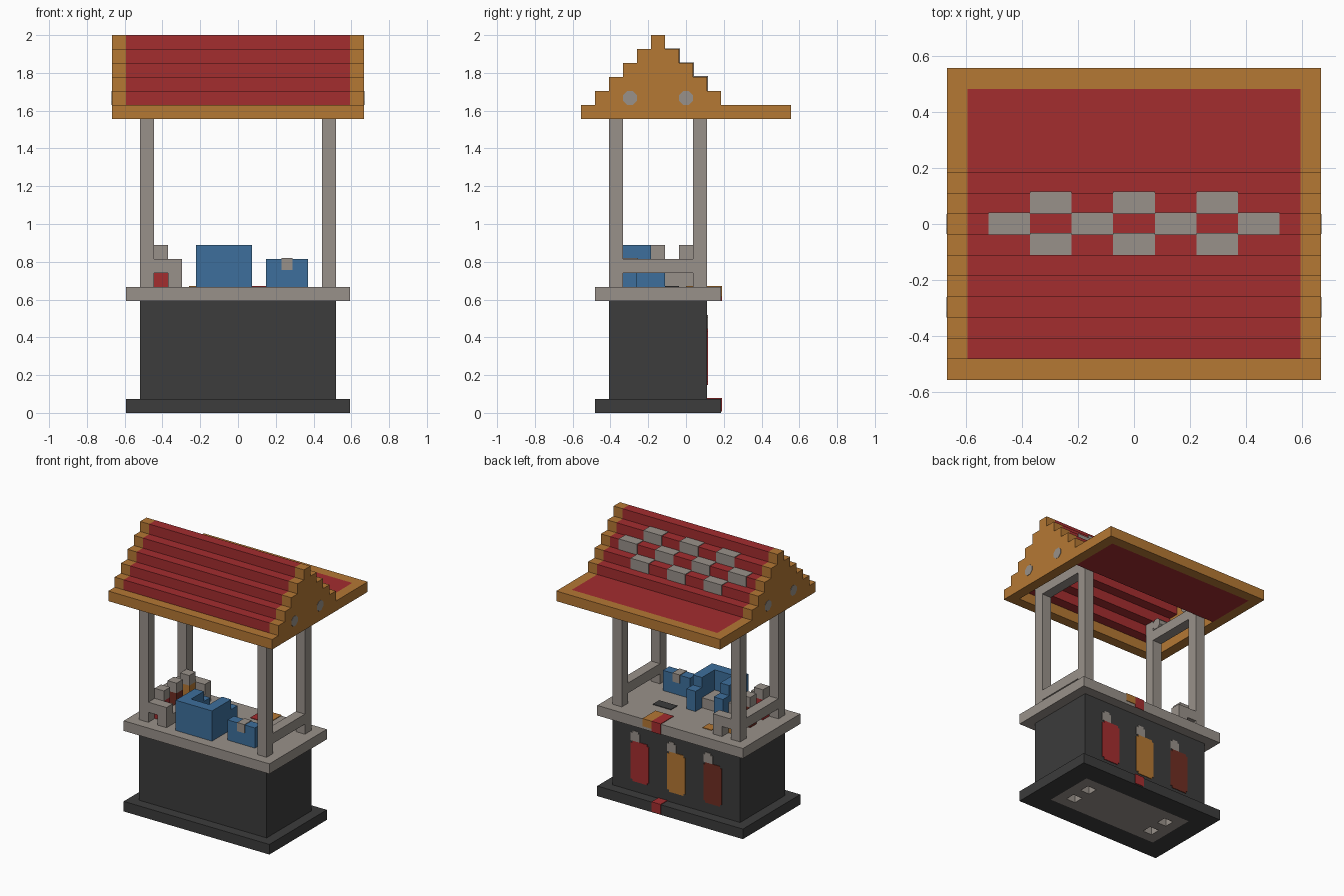
import bpy, bmesh, math
from mathutils import Matrix, Vector

old = bpy.data.objects.get("Cube")
if old:
    bpy.data.objects.remove(old, do_unlink=True)

U = 2 / 27   # size of one block
T = 0.06     # thickness of painted plates, in blocks


def material(name, rgb):
    lin = [((c / 255 + 0.055) / 1.055) ** 2.4 for c in rgb] + [1]
    m = bpy.data.materials.new(name)
    m.use_nodes = True
    m.diffuse_color = lin
    m.node_tree.nodes["Principled BSDF"].inputs["Base Color"].default_value = lin
    return m


DARK = material("charcoal", (60, 60, 60))
GREY = material("warm grey", (153, 145, 138))
ORANGE = material("orange wood", (181, 120, 52))
RED = material("red", (164, 45, 47))
BLUE = material("blue", (61, 111, 156))
BROWN = material("brown", (112, 46, 34))


def finish(name, mat, bm):
    me = bpy.data.meshes.new(name)
    bm.to_mesh(me)
    bm.free()
    me.materials.append(mat)
    ob = bpy.data.objects.new(name, me)
    bpy.context.scene.collection.objects.link(ob)
    return ob


def boxes(name, mat, *spans):
    """One object made of boxes, each given as x, y and z ranges in blocks."""
    bm = bmesh.new()
    for x, y, z in spans:
        mid = Vector((sum(x), sum(y), sum(z))) / 2
        size = (x[1] - x[0], y[1] - y[0], z[1] - z[0])
        mat4 = Matrix.Scale(U, 4) @ Matrix.Translation(mid) @ Matrix.Diagonal((*size, 1))
        bmesh.ops.create_cube(bm, size=1, matrix=mat4)
    return finish(name, mat, bm)


def both(a, b):
    """The x range and its mirror image."""
    return (a, b), (-b, -a)


# Base: dark frame around a grey underside with four square pits
boxes("base_frame", DARK,
      ((-8, 8), (-6.5, -4.5), (0, 1)), ((-8, 8), (0.5, 2.5), (0, 1)),
      *[(x, (-4.5, 0.5), (0, 1)) for x in both(6, 8)])
boxes("base_underside", GREY, ((-4, 4), (-4.5, 0.5), (0, 1)),
      *[(x, (-4.5, 0.5), (0, 1)) for x in both(5, 6)],
      *[(x, (y, y + 1), (0, 1)) for x in both(4, 5) for y in (-4.5, -2.5, -0.5)])

# Cabinet and counter
boxes("cabinet", DARK, ((-7, 7), (-5.5, 1.5), (1, 8)))
boxes("counter", GREY, ((-8, 8), (-6.5, 2.5), (8, 9)))

# Posts, side rails and roof braces
boxes("posts", GREY, *[(x, (y, y + 1), (9, 23)) for x in both(6, 7) for y in (-5.5, 0.5)])
boxes("side_rails", GREY, *[(x, (-4.5, 0.5), (10, 11)) for x in both(6, 7)])
boxes("roof_beams", GREY, *[(x, (-4.5, 0.5), (21, 22)) for x in both(6, 7)])
bm = bmesh.new()
for y in (-4, 0):
    for x in (-7.5, 7.5):
        place = (Matrix.Scale(U, 4) @ Matrix.Translation((x, y, 22.5))
                 @ Matrix.Rotation(math.pi / 2, 4, 'Y') @ Matrix.Rotation(math.pi / 8, 4, 'Z'))
        bmesh.ops.create_cone(bm, cap_ends=True, segments=8, radius1=0.53, radius2=0.53,
                              depth=3 + T, matrix=place)
finish("roof_pegs", GREY, bm)

# Roof: rim, rear awning, stepped gables and hollow stepped slopes
boxes("roof_rim", ORANGE,
      ((-9, 9), (-7.5, -6.5), (21, 22)), ((-9, 9), (6.5, 7.5), (21, 22)),
      *[(x, (-6.5, 6.5), (21, 22)) for x in both(8, 9)])
boxes("rear_awning", RED, ((-8, 8), (1.5, 6.5), (21, 22)))
steps = range(5)
boxes("gables", ORANGE,
      *[(x, (k - 6.5, 2.5 - k), (22 + k, 23 + k)) for x in both(8, 9) for k in steps])
boxes("front_slope", RED, *[((-8, 8), (k - 6.5, k - 5.5), (22 + k, 23 + k)) for k in steps])
boxes("rear_slope", RED, *[((-8, 8), (1.5 - k, 2.5 - k), (22 + k, 23 + k)) for k in range(4)])

# Plain alternating tiles on the rear slope
boxes("roof_tiles", GREY,
      *[((x, x + 2), (1.5 - k, 2.5 - k + T), (22 + k, 23 + k + T))
        for k in (1, 2, 3) for x in range(-7 + 2 * (k % 2), 6, 4)])

# Blue machine with open back and a low grey tray inside
boxes("machine", BLUE, ((-3, 1), (-5.5, -4.5), (9, 12)),
      *[((x, x + 1), (-4.5, -2.5), (9, 12)) for x in (-3, 0)],
      *[((x, x + 1), (-2.5, -1.5), (9, 11)) for x in (-3, 0)])
boxes("machine_tray", GREY, ((-2, 0), (-4.5, -2.5), (9, 10)))

# Small blue box with a grey mark on both sides
boxes("small_box", BLUE, ((2, 5), (-4.5, -3.5), (9, 11)))
boxes("small_box_mark", GREY, ((3.1, 3.9), (-4.5 - T, -3.5 + T), (10.2, 11 + T)),)

# Bottle rack and bottles
boxes("bottle_rack", GREY, ((-5, -4), (-5.5, 1.5), (9, 10)),
      *[((-6, -4), (y, y + 1), (10, 11)) for y in (-5.5, 0.5)])
for name, mat, y in (("red", RED, -4.5), ("brown", BROWN, -2.5), ("orange", ORANGE, -0.5)):
    boxes(name + "_bottle", mat, ((-6, -5), (y, y + 1), (9, 11)))
    boxes(name + "_bottle_cap", GREY, ((-6, -5), (y, y + 1), (11, 12)))

# Painted bottles on the cabinet back, with clipped corners
back = (1.5, 1.5 + T)
for name, mat, x in (("red", RED, 3), ("orange", ORANGE, -1), ("brown", BROWN, -5)):
    boxes("painted_" + name + "_bottle", mat,
          ((x, x + 2), back, (2.2, 5.8)), ((x + 0.2, x + 1.8), back, (2, 6)))
    boxes("painted_" + name + "_cap", GREY,
          ((x + 1, x + 2), back, (6, 6.8)), ((x + 1.2, x + 1.8), back, (6.8, 7)))

# Spills on the counter and base, and a dark drain
rear = 2.5 + T
boxes("red_spill", RED, ((1, 2), (0.5, rear), (9, 9 + T)), ((1, 2), (2.5, rear), (8, 9)),
      ((1, 2), (1.5, rear), (1, 1 + T)), ((1, 2), (2.5, rear), (0.1, 1)))
boxes("orange_spill", ORANGE, ((2, 3), (0.5, rear), (9, 9 + T)), ((2, 3), (2.5, rear), (8.3, 9)),
      ((-3.5, -2.5), (0, 1), (9, 9 + T)))
boxes("drain", DARK, ((2, 4), (-1.5, -0.5), (9, 9 + T)))
